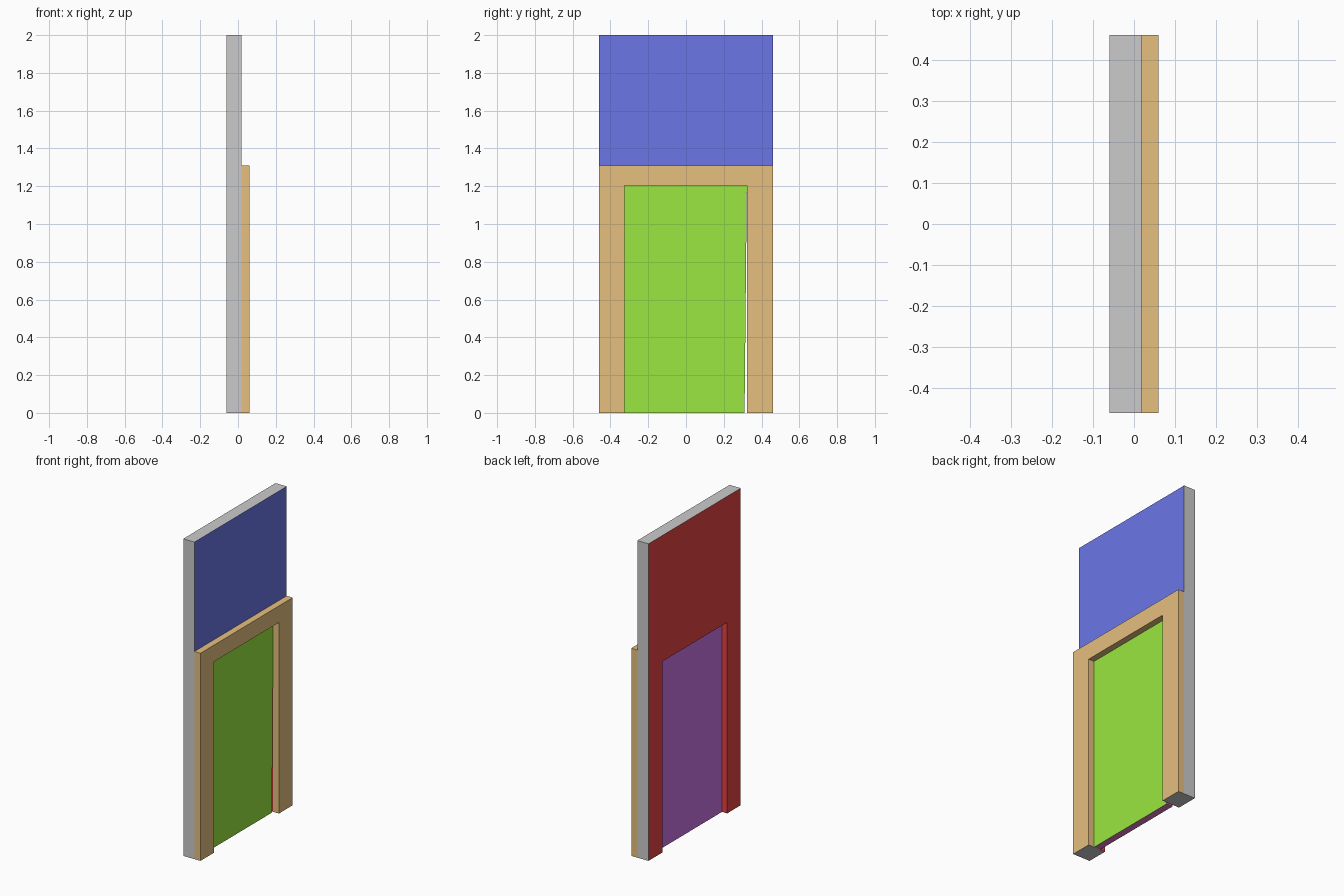
import bpy, bmesh
from mathutils import Vector

if "Cube" in bpy.data.objects:
    bpy.data.objects.remove(bpy.data.objects["Cube"])

def material(name, rgb):
    m = bpy.data.materials.new(name)
    m.diffuse_color = (*rgb, 1)
    m.use_nodes = True
    m.node_tree.nodes["Principled BSDF"].inputs["Base Color"].default_value = m.diffuse_color
    return m

GREY = material("edge_grey", (0.7, 0.7, 0.7))
BLUE = material("front_blue", (0.145, 0.18, 0.79))
RED = material("back_red", (0.79, 0.055, 0.055))
ORANGE = material("frame_orange", (0.79, 0.525, 0.21))
GREEN = material("door_green", (0.32, 0.80, 0.05))
PURPLE = material("door_purple", (0.60, 0.175, 0.80))
MAGENTA = material("door_edge_magenta", (0.80, 0.2, 0.58))

W = 0.46              # half width of the wall
L, R, H = -0.325, 0.322, 1.205   # doorway opening

def slab(name, outline, x0, x1, mats, pick):
    """Extrude a (y, z) outline along x; pick(normal, centre) gives a slot."""
    bm = bmesh.new()
    face = bm.faces.new([bm.verts.new((x0, y, z)) for y, z in outline])
    ext = bmesh.ops.extrude_face_region(bm, geom=[face], use_keep_orig=True)
    moved = [v for v in ext["geom"] if isinstance(v, bmesh.types.BMVert)]
    bmesh.ops.translate(bm, verts=moved, vec=Vector((x1 - x0, 0, 0)))
    bmesh.ops.recalc_face_normals(bm, faces=bm.faces)
    for f in bm.faces:
        f.material_index = pick(f.normal, f.calc_center_median())
    me = bpy.data.meshes.new(name)
    bm.to_mesh(me)
    bm.free()
    for m in mats:
        me.materials.append(m)
    ob = bpy.data.objects.new(name, me)
    bpy.context.collection.objects.link(ob)
    return ob

def portal(top):
    """Upside-down U outline around the doorway."""
    return [(-W, 0), (L, 0), (L, H), (R, H), (R, 0), (W, 0), (W, top), (-W, top)]

def wall_slot(n, c):
    if n.x > 0.5:
        return 1
    in_doorway = abs(c.y) < 0.4 and c.z > 0.1 and c.z < 1.3
    return 2 if n.x < -0.5 or in_doorway else 0

# wall with doorway: blue front, red back and reveal, grey edges
slab("wall", portal(2.0), -0.06, 0.018, [GREY, BLUE, RED], wall_slot)

# raised surround on the front, grey underneath
slab("door_surround", portal(1.31), 0.018, 0.06, [ORANGE, GREY],
     lambda n, c: 1 if n.z < -0.5 and c.z < 0.1 else 0)

# door leaf, its free edge slightly tapered towards the bottom
slab("door_leaf", [(L, 0), (0.31, 0), (R, H), (L, H)], -0.024, 0.02,
     [MAGENTA, GREEN, PURPLE],
     lambda n, c: 1 if n.x > 0.5 else 2 if n.x < -0.5 else 0)
